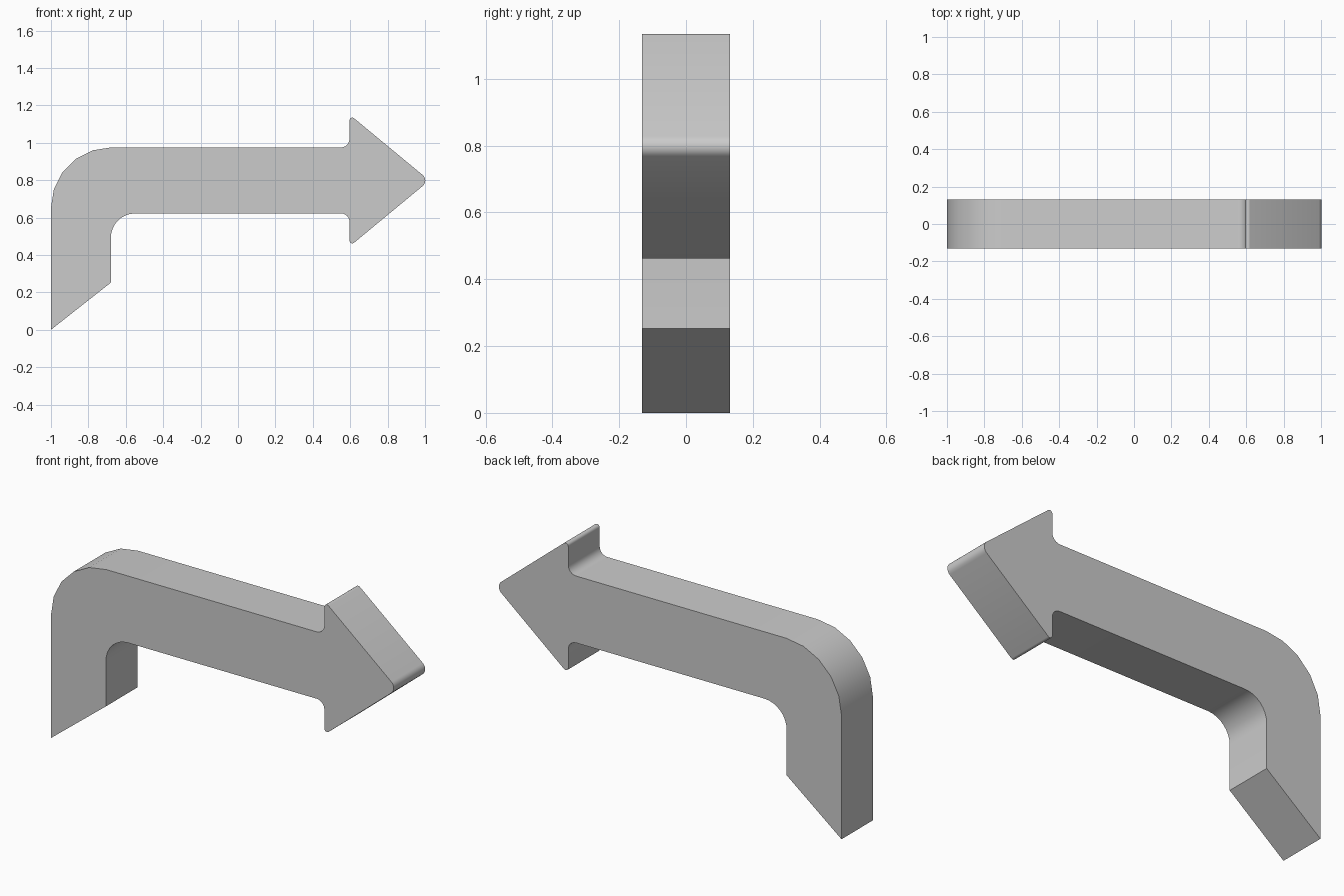
import bpy, bmesh, math
from mathutils import Vector

if "Cube" in bpy.data.objects:
    bpy.data.objects.remove(bpy.data.objects["Cube"])

HALF_DEPTH = 0.131

# Profile corners in x, z with corner radius and segments
MID = 0.798
corners = [
    (-1.0, 0.0, 0, 0),              # pointed foot
    (-0.68, 0.252, 0, 0),
    (-0.68, 0.622, 0.13, 8),        # inner bend
    (0.596, 0.622, 0.045, 6),       # lower neck
    (0.596, 2 * MID - 1.151, 0.015, 6),
    (1.023, MID, 0.038, 8),         # arrow tip
    (0.596, 1.151, 0.015, 6),
    (0.596, 0.975, 0.045, 6),       # upper neck
    (-1.0, 0.975, 0.322, 5),        # outer bend
]


def rounded(points):
    """Replace each corner with an arc of the given radius."""
    out = []
    for i, (x, z, r, n) in enumerate(points):
        p = Vector((x, z))
        if not r:
            out.append(p)
            continue
        a = (Vector(points[i - 1][:2]) - p).normalized()
        b = (Vector(points[(i + 1) % len(points)][:2]) - p).normalized()
        half = a.angle(b) / 2
        centre = p + (a + b).normalized() * (r / math.sin(half))
        start = p + a * (r / math.tan(half)) - centre
        end = p + b * (r / math.tan(half)) - centre
        sweep = math.pi - 2 * half
        for k in range(n + 1):
            t = k / n
            out.append(centre + (start * math.sin((1 - t) * sweep)
                                 + end * math.sin(t * sweep)) / math.sin(sweep))
    return out


# Bent arrow: extruded profile
bm = bmesh.new()
face = bm.faces.new([bm.verts.new((p.x, -HALF_DEPTH, p.y)) for p in rounded(corners)])
ext = bmesh.ops.extrude_face_region(bm, geom=[face], use_keep_orig=True)
verts = [g for g in ext["geom"] if isinstance(g, bmesh.types.BMVert)]
bmesh.ops.translate(bm, verts=verts, vec=(0, 2 * HALF_DEPTH, 0))
bmesh.ops.recalc_face_normals(bm, faces=bm.faces)
mesh = bpy.data.meshes.new("bent_arrow")
bm.to_mesh(mesh)
bm.free()
arrow = bpy.data.objects.new("bent_arrow", mesh)
bpy.context.collection.objects.link(arrow)

# Smooth bends, crisp outline edges
bpy.context.view_layer.objects.active = arrow
arrow.select_set(True)
bpy.ops.object.shade_smooth_by_angle(angle=math.radians(30))
